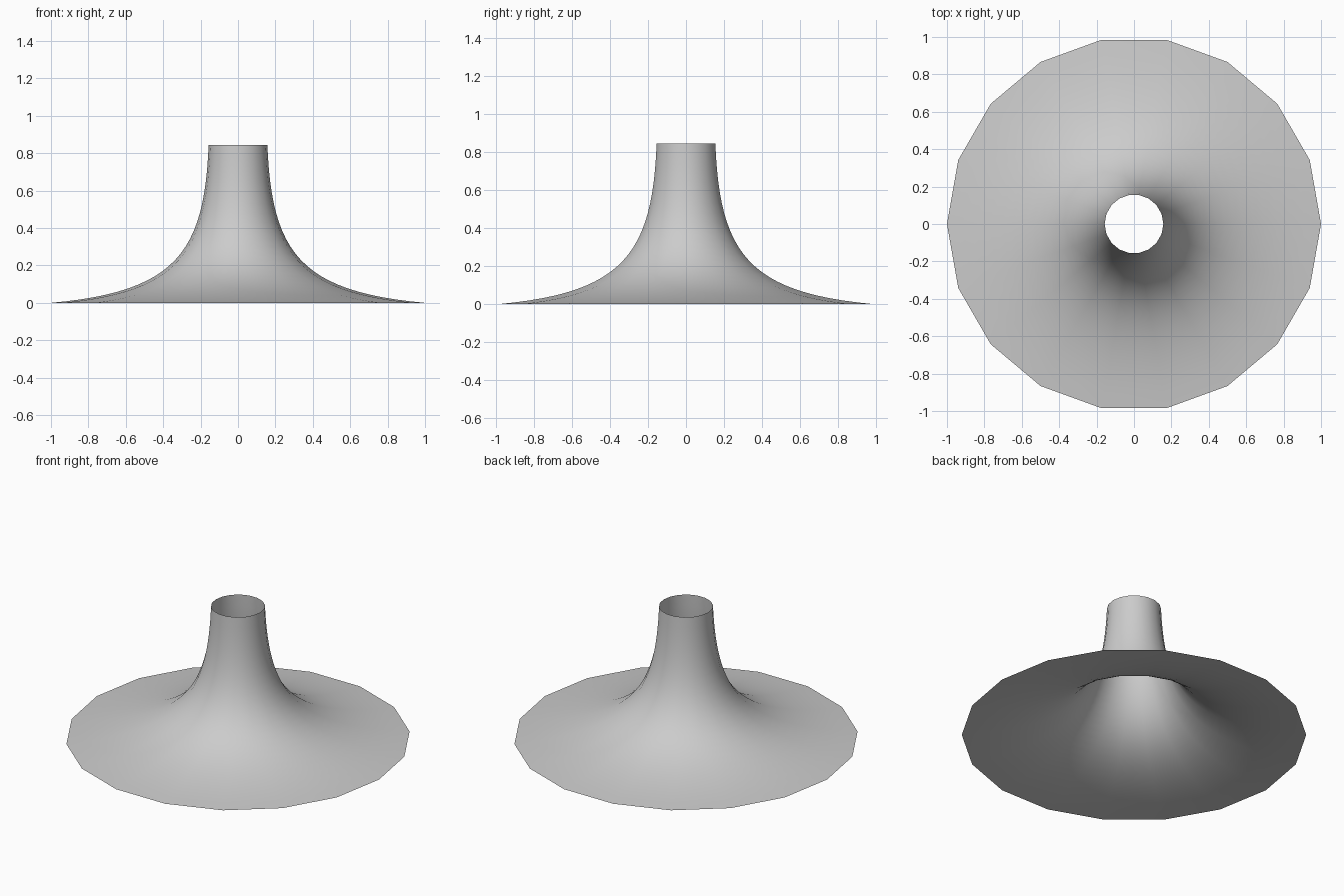
import bpy
import bmesh
import math
from mathutils import Vector, geometry

cube = bpy.data.objects.get("Cube")
if cube:
    bpy.data.objects.remove(cube, do_unlink=True)

SIDES = 18

# Plain grey material
grey = bpy.data.materials.new("light_grey")
grey.use_nodes = True
colour = (0.6, 0.6, 0.6, 1)
grey.diffuse_color = colour
grey.node_tree.nodes["Principled BSDF"].inputs["Base Color"].default_value = colour

# Flare profile: nearly upright at the neck, nearly flat at the rim
neck, neck_handle = Vector((0.157, 0, 0.845)), Vector((0.18, 0, 0.27))
rim_handle, rim = Vector((0.33, 0, 0.06)), Vector((1, 0, 0))
profile = geometry.interpolate_bezier(neck, neck_handle, rim_handle, rim, 25)

# Open shell, spun around the vertical axis
bm = bmesh.new()
verts = [bm.verts.new(p) for p in profile]
edges = [bm.edges.new(pair) for pair in zip(verts, verts[1:])]
bmesh.ops.spin(bm, geom=verts + edges, cent=(0, 0, 0), axis=(0, 0, 1),
               angle=math.tau, steps=SIDES, use_merge=False)
bmesh.ops.remove_doubles(bm, verts=bm.verts, dist=0.0001)
bmesh.ops.recalc_face_normals(bm, faces=bm.faces)

# The outside of the shell faces upwards
if sum(f.normal.z for f in bm.faces) < 0:
    bmesh.ops.reverse_faces(bm, faces=bm.faces)
for face in bm.faces:
    face.smooth = True

mesh = bpy.data.meshes.new("flared_funnel")
bm.to_mesh(mesh)
bm.free()
mesh.materials.append(grey)
funnel = bpy.data.objects.new("flared_funnel", mesh)
bpy.context.collection.objects.link(funnel)
